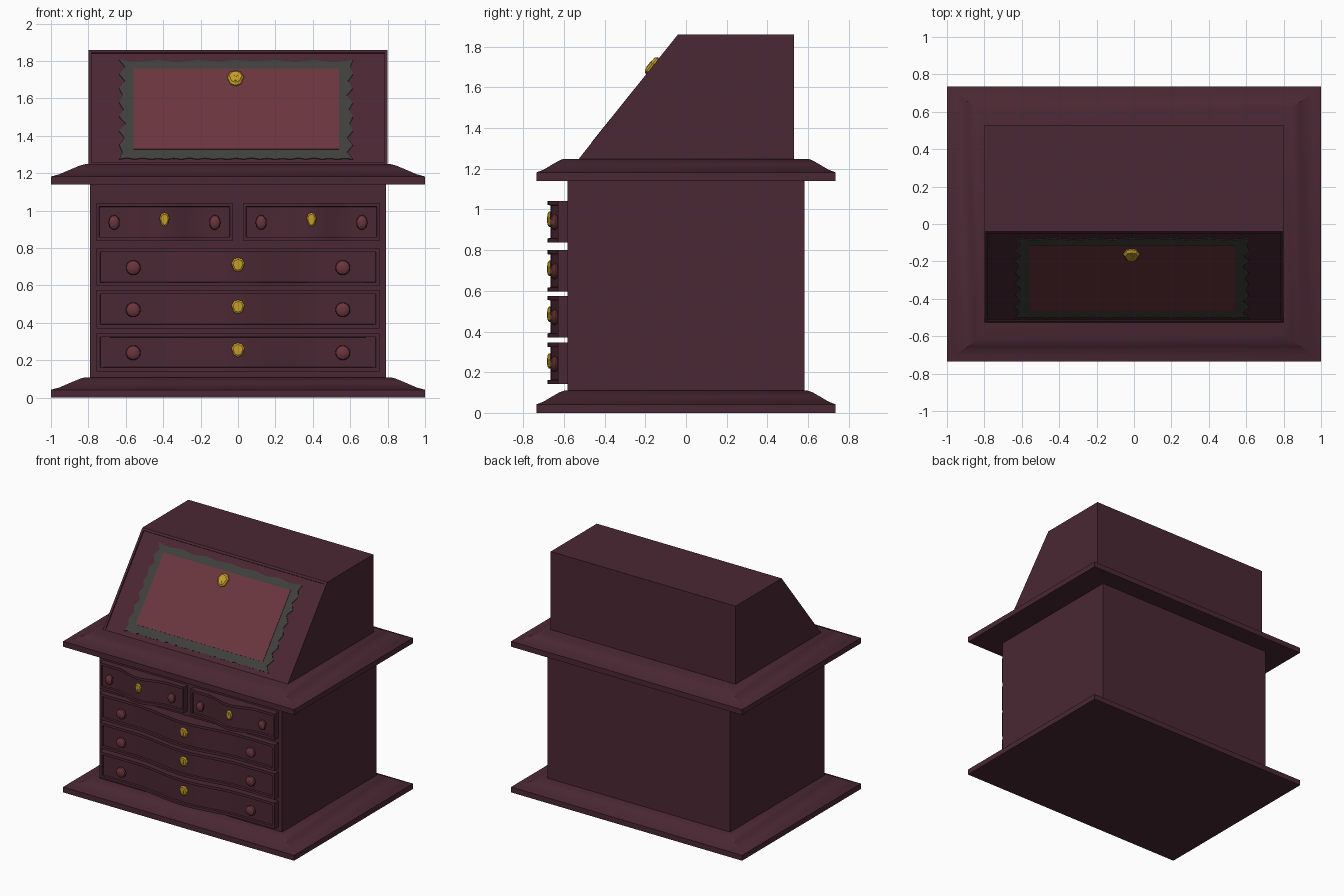
import bpy, bmesh, math
from mathutils import Matrix, Vector

if "Cube" in bpy.data.objects:
    bpy.data.objects.remove(bpy.data.objects["Cube"])


def mat(name, col):
    m = bpy.data.materials.new(name)
    m.diffuse_color = (*col, 1)
    m.use_nodes = True
    m.node_tree.nodes["Principled BSDF"].inputs["Base Color"].default_value = m.diffuse_color
    return m


WOOD = mat("dark mahogany", (0.070, 0.021, 0.033))
RED = mat("red leather", (0.145, 0.036, 0.047))
GREY = mat("grey border", (0.050, 0.050, 0.047))
GOLD = mat("brass", (0.56, 0.34, 0.022))


def finish(bm, name, material, smooth=False, matrix=None):
    if matrix is not None:
        bm.transform(matrix)
    bmesh.ops.recalc_face_normals(bm, faces=bm.faces)
    me = bpy.data.meshes.new(name)
    bm.to_mesh(me)
    bm.free()
    me.materials.append(material)
    ob = bpy.data.objects.new(name, me)
    bpy.context.collection.objects.link(ob)
    if smooth:
        bpy.ops.object.select_all(action='DESELECT')
        ob.select_set(True)
        bpy.context.view_layer.objects.active = ob
        bpy.ops.object.shade_smooth_by_angle(angle=math.radians(30))
    return ob


def loft(rings, caps=True):
    """Skin closed rings of points into a solid."""
    bm = bmesh.new()
    vs = [[bm.verts.new(p) for p in r] for r in rings]
    n = len(vs[0])
    for a, b in zip(vs, vs[1:]):
        for i in range(n):
            j = (i + 1) % n
            bm.faces.new((a[i], a[j], b[j], b[i]))
    if caps:
        bm.faces.new(vs[0][::-1])
        bm.faces.new(vs[-1])
    return bm


def rect(x, y, z):
    return [(-x, -y, z), (x, -y, z), (x, y, z), (-x, y, z)]


# Flared mouldings at the foot and above the drawers
PROFILE = [(0, 0), (0, .042), (.25, .055), (.6, .083), (.85, .102), (1, .109)]


def moulding(name, z):
    rings = [rect(1 - .185 * t, .735 - .135 * t, z + h) for t, h in PROFILE]
    finish(loft(rings), name, WOOD, True)


moulding("base_moulding", 0)
moulding("desk_moulding", 1.14)

# Chest carcass
finish(loft([rect(.79, .582, .1), rect(.79, .582, 1.15)]), "chest_body", WOOD)

# Sloping desk top, with the recessed lid panel
side = [(-.53, 1.245), (.53, 1.245), (.53, 1.86), (-.04, 1.86)]
bm = loft([[(x, y, z) for y, z in side] for x in (-.8, .8)])
bmesh.ops.recalc_face_normals(bm, faces=bm.faces)
lid = [f for f in bm.faces if f.normal.y < -.1 and f.normal.z > .1]
bmesh.ops.inset_region(bm, faces=lid, thickness=.024)
bmesh.ops.inset_region(bm, faces=lid, thickness=.001, depth=-.008)
finish(bm, "desk_top", WOOD)

# Lid frame: local x across, local y up the slope, local z outward
up = Vector((0, .49, .61)).normalized()
out = Vector((0, -up.z, up.y))
SLOPE = 1.282  # slope length per unit of height


def lid_matrix(x, z, lift):
    o = Vector((x, -.53 + (z - 1.25) * .49 / .61, z)) + out * lift
    m = Matrix((Vector((1, 0, 0)), up, out)).transposed().to_4x4()
    m.translation = o
    return m


def plate(name, pts, thick, material, matrix, bevel=0):
    rings = [[(x, y, 0) for x, y in pts], [(x, y, thick * (.5 if bevel else 1)) for x, y in pts]]
    if bevel:
        rings.append([(x * bevel, y * bevel, thick) for x, y in pts])
    return finish(loft(rings), name, material, False, matrix)


# Jagged grey border, walked around the rectangle
W, H = .625, .53 * SLOPE / 2


def jag(n, length, amp):
    """Saw-tooth points along one edge: distance along, offset inwards."""
    return [(-length + 2 * length * i / n, amp * (i % 2) * (1 + .35 * math.sin(i * 2.3)))
            for i in range(n)]


pts = [(s, -H + d) for s, d in jag(30, W, .007)]
pts += [(W - d, s) for s, d in jag(14, H, .026)]
pts += [(-s, H - d) for s, d in jag(12, W, .012)]
pts += [(-W + d, -s) for s, d in jag(14, H, .026)]
plate("lid_border", pts, .005, GREY, lid_matrix(-.01, 1.543, -.009))

# Red writing-lid field
w, h = .55, .43 * SLOPE / 2
plate("lid_field", [(-w, -h), (w, -h), (w, h), (-w, h)], .008, RED,
      lid_matrix(-.01, 1.545, -.009))

# Brass keyhole plates
SHIELD = [(-.6, .85), (0, 1), (.6, .85), (1, .2), (.62, -.75), (0, -1), (-.62, -.75), (-1, .2)]
KEYHOLE = [(-.1, -.5), (.1, -.5), (.07, -.05), (.2, .15), (.12, .38), (-.12, .38),
           (-.2, .15), (-.07, -.05)]


def escutcheon(name, matrix, sx, sy, thick):
    plate(name, [(x * sx, y * sy) for x, y in SHIELD], thick, GOLD, matrix, .75)
    plate(name + "_keyhole", [(x * sx, y * sy) for x, y in KEYHOLE], thick + .003, GOLD, matrix)


escutcheon("lid_lock", lid_matrix(-.013, 1.705, -.004), .045, .05, .022)


# Bow-fronted drawers with a raised rim, two knobs and a lock
def front_y(u):
    b = .5 * (1 + math.cos(math.pi * min(abs(u) / .6, 1)))
    return -.63 - .05 * b


def knob(name, x, y, z, sx):
    prof = [(.018, .01), (.018, -.012), (.034, -.018), (.040, -.028),
            (.036, -.040), (.024, -.048), (.008, -.051)]
    rings = [[(r * sx * math.cos(a), d, r * math.sin(a))
              for a in (math.tau * i / 16 for i in range(16))] for r, d in prof]
    finish(loft(rings), name, RED, True, Matrix.Translation((x, y, z)))


def drawer(name, cx, cz, half, sx):
    hh, rim, n = .102, .02, 28
    xs = [-half] + [(-half + rim * sx) + 2 * (half - rim * sx) * i / n for i in range(n + 1)] + [half]
    zs = [cz - hh, cz - hh + rim, cz + hh - rim, cz + hh]
    bm = bmesh.new()
    g = [[bm.verts.new((cx + x, front_y(x / half), z)) for z in zs] for x in xs]
    field = []
    for i in range(len(xs) - 1):
        for j in range(3):
            f = bm.faces.new((g[i][j], g[i + 1][j], g[i + 1][j + 1], g[i][j + 1]))
            if j == 1 and 0 < i < len(xs) - 2:
                field.append(f)
    # sides running back into the carcass
    edges = [e for e in bm.edges if e.is_boundary]
    new = bmesh.ops.extrude_edge_only(bm, edges=edges)["geom"]
    for v in new:
        if isinstance(v, bmesh.types.BMVert):
            v.co.y = -.575
    bmesh.ops.holes_fill(bm, edges=[e for e in bm.edges if e.is_boundary], sides=0)
    bmesh.ops.recalc_face_normals(bm, faces=bm.faces)
    bmesh.ops.inset_region(bm, faces=field, thickness=.002, depth=-.015)
    finish(bm, name, WOOD, True)
    for s, tag in ((-1, "left"), (1, "right")):
        knob(f"{name}_{tag}_knob", cx + s * .74 * half, front_y(.74) + .015, cz - .003, sx)
    lock = Matrix.Translation((cx, -.667, cz + .012)) @ Matrix.Rotation(math.pi / 2, 4, 'X')
    escutcheon(name + "_lock", lock, .036 * (.75 if sx < 1 else 1), .038, .013)


drawer("top_left_drawer", -.393, .94, .364, .75)
drawer("top_right_drawer", .393, .94, .364, .75)
for name, z in (("upper_drawer", .698), ("middle_drawer", .473), ("lower_drawer", .243)):
    drawer(name, 0, z, .757, 1)
